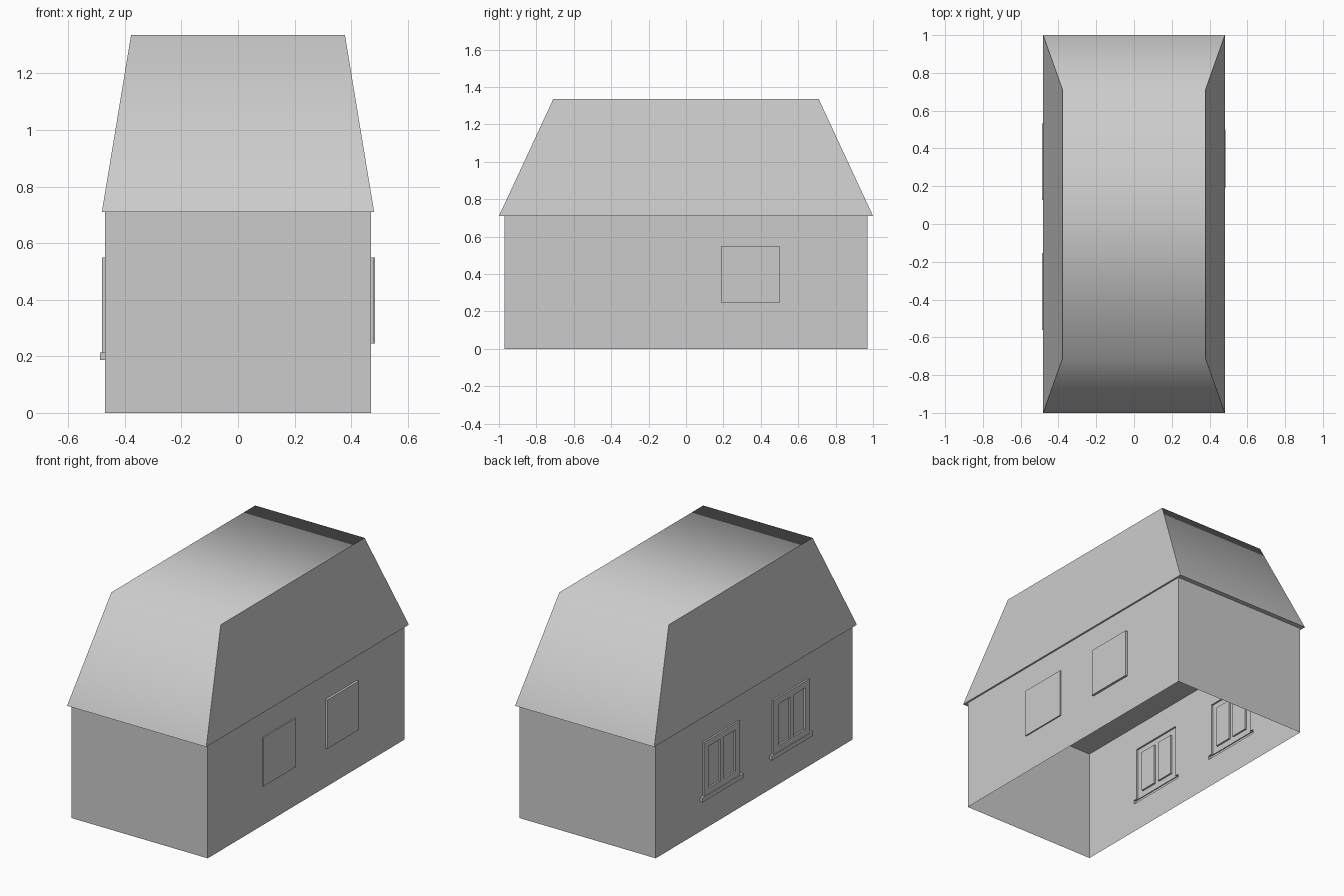
import bpy
import bmesh
import math

cube = bpy.data.objects.get("Cube")
if cube:
    bpy.data.objects.remove(cube, do_unlink=True)

HALF_W, HALF_L, EAVES, RIDGE = 0.47, 0.97, 0.71, 1.335

# One plain grey for the whole house
grey = bpy.data.materials.new("plain grey")
grey.use_nodes = True
grey.diffuse_color = (0.6, 0.6, 0.6, 1)
grey.node_tree.nodes["Principled BSDF"].inputs["Base Color"].default_value = (0.6, 0.6, 0.6, 1)


def make_object(name, bm):
    mesh = bpy.data.meshes.new(name)
    bmesh.ops.remove_doubles(bm, verts=bm.verts, dist=0.0001)
    bm.to_mesh(mesh)
    bm.free()
    mesh.materials.append(grey)
    obj = bpy.data.objects.new(name, mesh)
    bpy.context.collection.objects.link(obj)
    return obj


def relief_wall(name, side, panels):
    """Long wall as a thin sheet; each panel (y0, y1, z0, z1, depth) is pushed outward."""
    bm = bmesh.new()
    ys = sorted({-HALF_L, HALF_L} | {round(v, 4) for p in panels for v in p[:2]})
    zs = sorted({0, EAVES} | {round(v, 4) for p in panels for v in p[2:4]})

    def depth(i, j):
        y, z = (ys[i] + ys[i + 1]) / 2, (zs[j] + zs[j + 1]) / 2
        result = 0
        for y0, y1, z0, z1, d in panels:
            if y0 < y < y1 and z0 < z < z1:
                result = d
        return result

    def quad(points):
        if side < 0:
            points = points[::-1]
        bm.faces.new([bm.verts.new((side * (HALF_W + d), y, z)) for d, y, z in points])

    for i in range(len(ys) - 1):
        for j in range(len(zs) - 1):
            a, y0, y1, z0, z1 = depth(i, j), ys[i], ys[i + 1], zs[j], zs[j + 1]
            quad([(a, y0, z0), (a, y1, z0), (a, y1, z1), (a, y0, z1)])
            # Edges of the raised parts
            if i + 2 < len(ys) and depth(i + 1, j) != a:
                b = depth(i + 1, j)
                quad([(a, y1, z0), (b, y1, z0), (b, y1, z1), (a, y1, z1)])
            if j + 2 < len(zs) and depth(i, j + 1) != a:
                b = depth(i, j + 1)
                quad([(a, y0, z1), (a, y1, z1), (b, y1, z1), (b, y0, z1)])
    return make_object(name, bm)


def framed_window(yc):
    """Frame, two recessed panes and a sill."""
    frame = (yc - 0.178, yc + 0.178, 0.213, 0.55, 0.011)
    panes = [(yc + s * 0.075 - 0.058, yc + s * 0.075 + 0.058, 0.25, 0.51, 0.0) for s in (-1, 1)]
    sill = (yc - 0.203, yc + 0.203, 0.187, 0.213, 0.017)
    return [frame, *panes, sill]


# Long walls: plain shutters on the left, framed windows on the right
relief_wall("left_wall", 1, [(-0.43, -0.11, 0.245, 0.55, 0.008),
                             (0.19, 0.5, 0.245, 0.55, 0.015)])
relief_wall("right_wall", -1, framed_window(0.33) + framed_window(-0.357))

# End walls
for name, s in (("front_wall", -1), ("back_wall", 1)):
    bm = bmesh.new()
    corners = [(s * HALF_W, 0), (-s * HALF_W, 0), (-s * HALF_W, EAVES), (s * HALF_W, EAVES)]
    bm.faces.new([bm.verts.new((x, s * HALF_L, z)) for x, z in corners])
    make_object(name, bm)

# Roof: a tapered box with overhanging eaves, softly shaded over the ridge
bm = bmesh.new()
bmesh.ops.create_cube(bm, size=2)
for v in bm.verts:
    top = v.co.z > 0
    v.co.x *= 0.378 if top else 0.481
    v.co.y *= 0.71 if top else 1
    v.co.z = RIDGE if top else EAVES
roof = make_object("roof", bm)
bpy.ops.object.select_all(action="DESELECT")
roof.select_set(True)
bpy.context.view_layer.objects.active = roof
bpy.ops.object.shade_smooth_by_angle(angle=math.radians(70))
